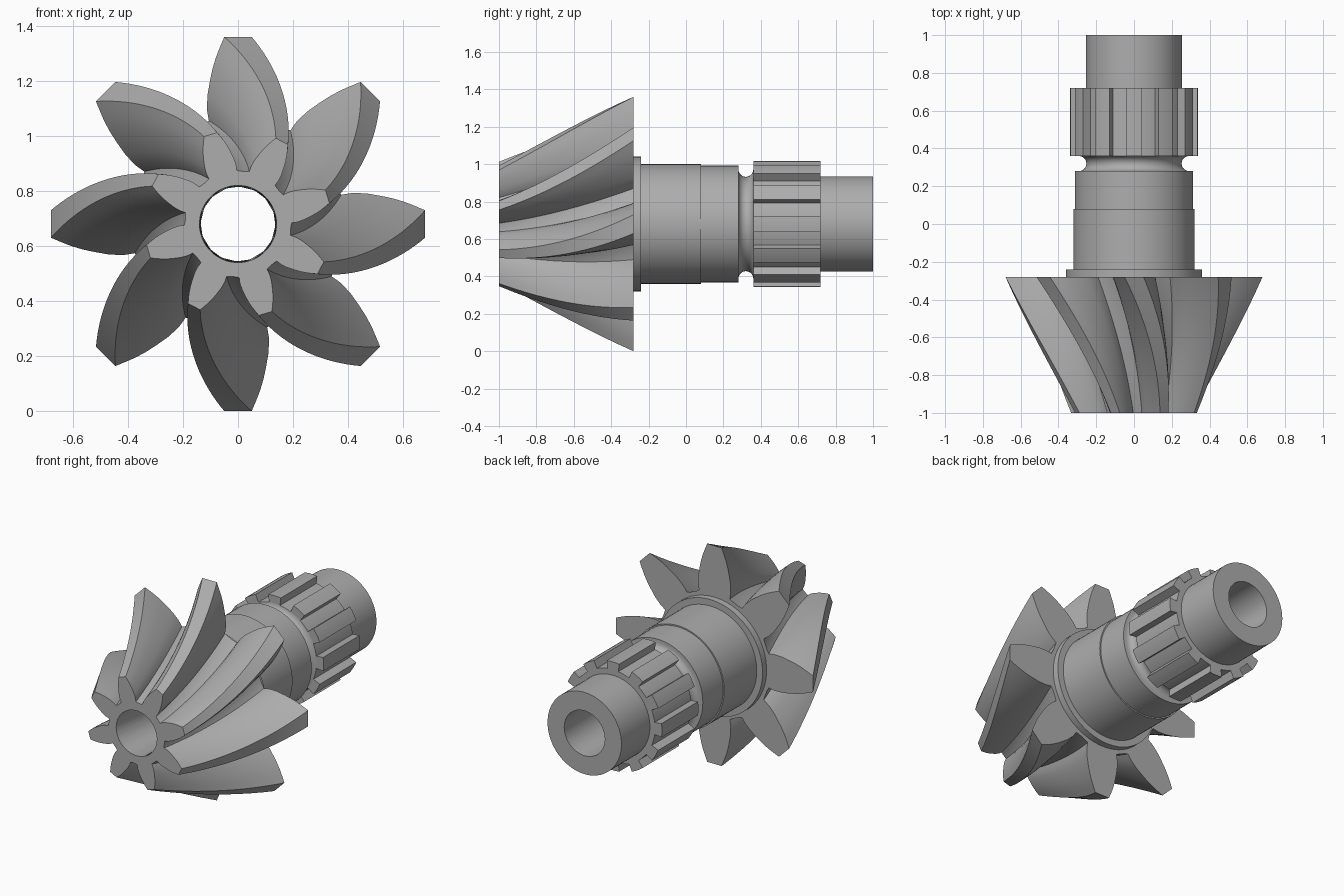
import bpy, bmesh, math

if "Cube" in bpy.data.objects:
    bpy.data.objects.remove(bpy.data.objects["Cube"])

CZ = 0.68      # height of the shaft axis
BORE = 0.14

steel = bpy.data.materials.new("steel grey")
steel.diffuse_color = (0.42, 0.42, 0.42, 1)
steel.use_nodes = True
steel.node_tree.nodes["Principled BSDF"].inputs["Base Color"].default_value = steel.diffuse_color


def skin(name, rings, close_rows):
    """Join rings of (radius, angle, y) points, each ring closed, into one solid."""
    bm = bmesh.new()
    rows = [[bm.verts.new((r * math.cos(a), y, CZ + r * math.sin(a))) for r, a, y in ring]
            for ring in rings]
    pairs = list(zip(rows, rows[1:]))
    if close_rows:
        pairs.append((rows[-1], rows[0]))
    for p, q in pairs:
        n = len(p)
        for i in range(n):
            j = (i + 1) % n
            bm.faces.new((p[i], p[j], q[j], q[i]))
    bmesh.ops.recalc_face_normals(bm, faces=bm.faces)
    me = bpy.data.meshes.new(name)
    bm.to_mesh(me)
    bm.free()
    me.materials.append(steel)
    ob = bpy.data.objects.new(name, me)
    bpy.context.collection.objects.link(ob)
    bpy.ops.object.select_all(action='DESELECT')
    ob.select_set(True)
    bpy.context.view_layer.objects.active = ob
    bpy.ops.object.shade_smooth_by_angle(angle=math.radians(30))
    return ob


def toothed(count, half):
    """Outline (radius, angle) of a toothed wheel from half a tooth, root to tip."""
    pts = []
    for k in range(count):
        c = 2 * math.pi * k / count
        pts += [(r, c - math.radians(d)) for r, d in half]
        pts += [(r, c + math.radians(d)) for r, d in reversed(half)]
    return pts


# Spiral bevel pinion: the section shrinks to half size and twists towards the front
tooth = [(0.385, 19.5), (0.39, 15.8), (0.43, 15.2), (0.48, 13.4), (0.53, 11.1),
         (0.57, 9.4), (0.61, 7.6), (0.645, 5.9), (0.682, 4.2)]
outline = toothed(8, tooth)
rings = []
STEPS = 24
for i in range(STEPS + 1):
    t = i / STEPS                      # 0 at the wide end, 1 at the narrow end
    y, s, tw = -0.28 - 0.72 * t, 1 - 0.5 * t, -math.radians(28) * t
    rings.append([(r * s, a + tw, y) for r, a in outline])
tw = -math.radians(28)
rings.append([(BORE, a + tw, -1.0) for r, a in outline])
rings.append([(BORE, a, -0.28) for r, a in outline])
skin("bevel_pinion", rings, True)

# Stepped shaft with collar, rounded groove and through bore
profile = [(BORE, -0.28), (0.36, -0.28), (0.36, -0.24), (0.32, -0.24), (0.32, 0.08),
           (0.312, 0.08), (0.312, 0.28), (0.292, 0.28)]
profile += [(0.292 - 0.04 * math.sin(math.pi * k / 10), 0.32 - 0.04 * math.cos(math.pi * k / 10))
            for k in range(1, 10)]
profile += [(0.29, 0.36), (0.255, 0.37), (0.255, 1.0), (BORE, 1.0)]
SEG = 72
skin("shaft", [[(r, 2 * math.pi * k / SEG, y) for k in range(SEG)] for r, y in profile], True)

# Splined band with twelve straight keys
band = toothed(12, [(0.29, 11.2), (0.29, 7.5), (0.338, 7.3), (0.338, 2.5)])
skin("spline_band", [[(r, a, 0.36) for r, a in band], [(r, a, 0.72) for r, a in band],
                     [(0.2, a, 0.72) for r, a in band], [(0.2, a, 0.36) for r, a in band]], True)
